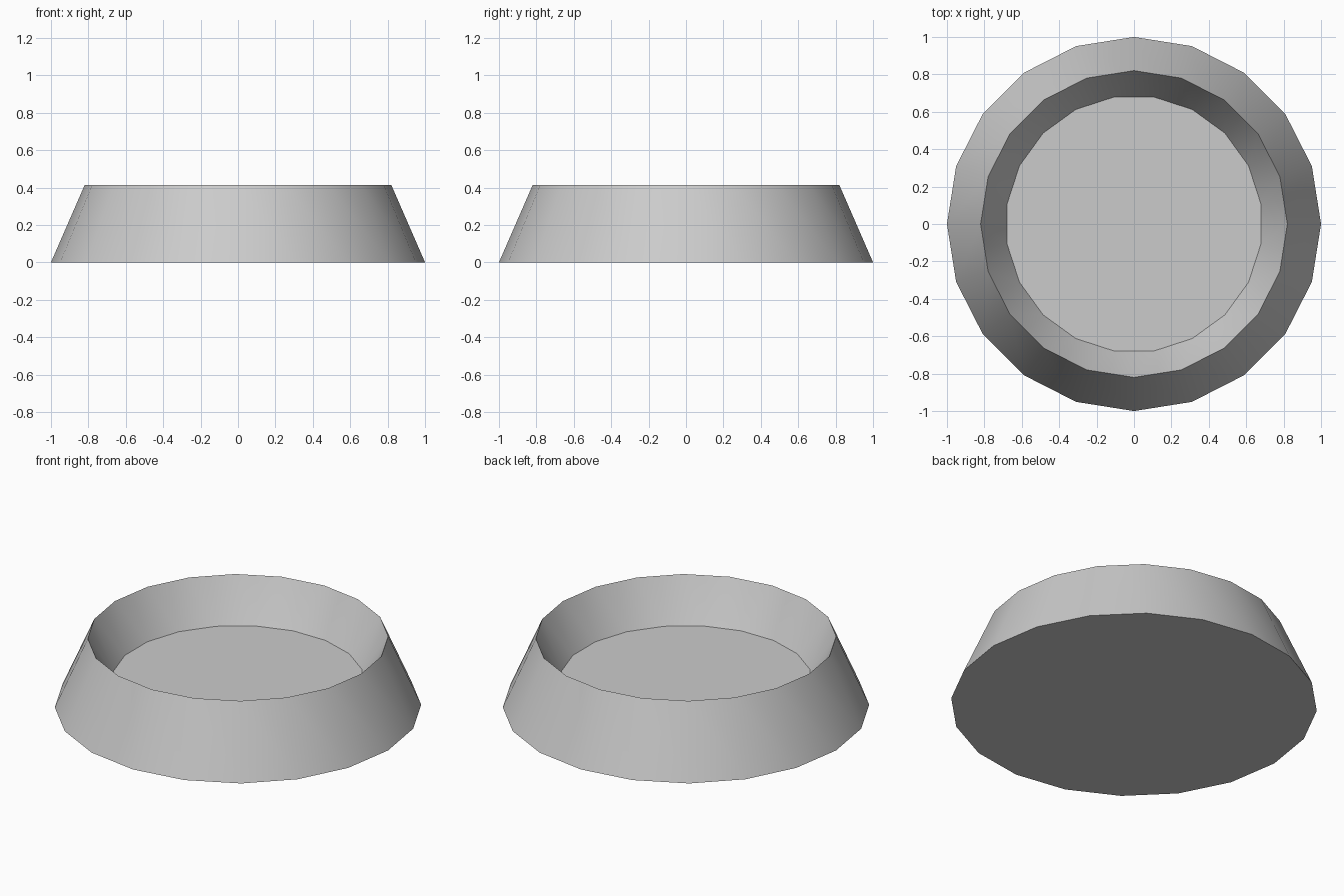
import bpy, bmesh
from math import cos, sin, pi, radians

if "Cube" in bpy.data.objects:
    bpy.data.objects.remove(bpy.data.objects["Cube"])

SIDES = 20
STEP = 2 * pi / SIDES
RIM_R, RIM_Z = 0.82, 0.413

bm = bmesh.new()


def ring(radius, z, offset=0.0):
    return [bm.verts.new((radius * cos(STEP * (i + offset)),
                          radius * sin(STEP * (i + offset)), z))
            for i in range(SIDES)]


base = ring(1.0, 0.0)
rim = ring(RIM_R, RIM_Z)
rim_mid = ring(RIM_R * cos(STEP / 2), RIM_Z, 0.5)   # middles of the rim edges
floor = ring(0.687, 0.165, 0.5)                     # turned half a side

# Underside and bowl floor
bm.faces.new(base[::-1])
bm.faces.new(floor)

for i in range(SIDES):
    j = (i + 1) % SIDES
    # Smooth outer wall
    outer = bm.faces.new((base[i], base[j], rim[j], rim_mid[i], rim[i]))
    outer.smooth = True
    # Flat inner facets, each folding slightly at a rim corner
    bm.faces.new((floor[i - 1], rim_mid[i - 1], rim[i]))
    bm.faces.new((floor[i - 1], rim[i], floor[i]))
    bm.faces.new((floor[i], rim[i], rim_mid[i]))

bmesh.ops.recalc_face_normals(bm, faces=bm.faces)
mesh = bpy.data.meshes.new("bowl")
bm.to_mesh(mesh)
bm.free()

bowl = bpy.data.objects.new("bowl", mesh)
bpy.context.collection.objects.link(bowl)

# Keep the rim and base edges sharp
bpy.context.view_layer.objects.active = bowl
bowl.select_set(True)
mesh.set_sharp_from_angle(angle=radians(30))
